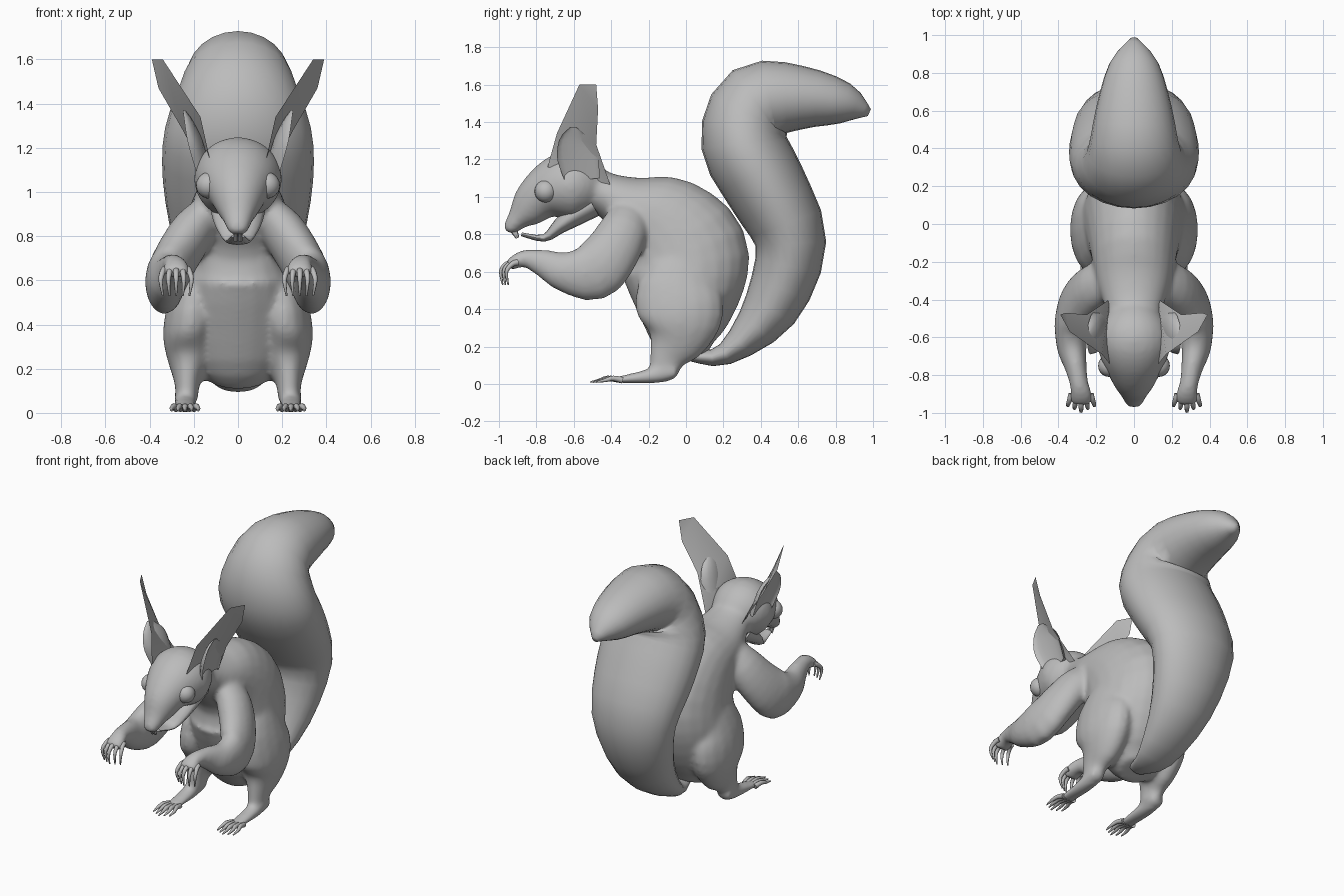
import bpy, bmesh, math
from mathutils import Vector

cube = bpy.data.objects.get("Cube")
if cube:
    bpy.data.objects.remove(cube)

grey = bpy.data.materials.new("fur_grey")
grey.use_nodes = True
shade = (0.5, 0.5, 0.5, 1)
grey.diffuse_color = shade
grey.node_tree.nodes["Principled BSDF"].inputs["Base Color"].default_value = shade

SIDES = (1, -1)


def spline(stations, steps):
    """Sample a smooth curve through stations of position, thickness and width."""
    padded = [stations[0]] + stations + [stations[-1]]
    samples = []
    for before, start, end, after in zip(padded, padded[1:], padded[2:], padded[3:]):
        leave, arrive = (end - before) / 2, (after - start) / 2
        for step in range(steps):
            t = step / steps
            ease = t * t * (3 - 2 * t)
            samples.append(start * (1 - ease) + end * ease
                           + leave * (t * (1 - t) ** 2) - arrive * (t * t * (1 - t)))
    return samples + [stations[-1]]


def tube(bm, y, z, thick, wide, x=0, sides=16, steps=3, cup=1, mirror=False):
    """Oval tube along a curve; thick is its half depth and wide its half width."""
    count = len(y)
    columns = [c if isinstance(c, list) else [c] * count for c in (x, y, z, thick, wide)]
    samples = spline([Vector(s) for s in zip(*columns)], steps)
    spine = [Vector(s[:3]) for s in samples]
    for sign in SIDES if mirror else SIDES[:1]:
        loops = []
        for i, sample in enumerate(samples):
            ahead = spine[min(i + 1, len(spine) - 1)]
            along = (ahead - spine[max(i - 1, 0)]).normalized()
            depth = along.cross(Vector((1, 0, 0))).normalized()
            across = depth.cross(along)
            loop = []
            for k in range(sides):
                angle = math.tau * k / sides
                reach = sample[4] * math.sin(angle)
                if reach > 0:
                    reach *= cup
                point = spine[i] + depth * sample[3] * math.cos(angle) + across * reach
                point.x *= sign
                loop.append(bm.verts.new(point))
            loops.append(loop)
        for low, high in zip(loops, loops[1:]):
            for k in range(sides):
                n = (k + 1) % sides
                bm.faces.new((low[k], low[n], high[n], high[k]))
        bm.faces.new(loops[0])
        bm.faces.new(loops[-1])


def finish(bm, name, angle=60):
    """Turn the bmesh into a smooth shaded object."""
    bmesh.ops.recalc_face_normals(bm, faces=bm.faces)
    mesh = bpy.data.meshes.new(name)
    bm.to_mesh(mesh)
    bm.free()
    mesh.materials.append(grey)
    obj = bpy.data.objects.new(name, mesh)
    bpy.context.collection.objects.link(obj)
    bpy.ops.object.select_all(action="DESELECT")
    obj.select_set(True)
    bpy.context.view_layer.objects.active = obj
    bpy.ops.object.shade_smooth_by_angle(angle=math.radians(angle))
    return obj


# Body: torso, head, thighs, arms and feet blended into one skin
body = bmesh.new()
tube(body, sides=24,
     y=[.03, 0, 0, -.02, -.14, -.3, -.42, -.53],
     z=[.14, .25, .5, .7, .86, .95, 1.01, 1.06],
     thick=[.1, .19, .31, .35, .28, .17, .12, .11],
     wide=[.12, .22, .28, .26, .23, .2, .16, .13])
tube(body, sides=24,
     y=[-.43, -.52, -.61, -.7, -.78, -.85, -.9, -.94, -.95],
     z=[1.03, 1.05, 1.06, 1.04, 1, .93, .88, .83, .81],
     thick=[.09, .16, .19, .17, .13, .1, .06, .04, .02],
     wide=[.1, .17, .2, .18, .14, .1, .07, .05, .03])
tube(body, mirror=True,
     x=[.17, .2, .22, .22, .23, .23],
     y=[0, -.04, -.03, -.05, -.1, -.12],
     z=[.75, .52, .36, .24, .14, .06],
     thick=[.1, .22, .23, .17, .1, .08],
     wide=[.06, .11, .12, .1, .06, .05])
tube(body, mirror=True,
     x=[.12, .2, .28, .33, .33, .31, .29, .28, .28],
     y=[-.3, -.33, -.4, -.5, -.65, -.75, -.85, -.9, -.95],
     z=[.93, .83, .7, .6, .6, .64, .67, .66, .63],
     thick=[.1, .13, .15, .16, .11, .08, .05, .04, .03],
     wide=[.07, .1, .1, .09, .08, .06, .05, .06, .06])
tube(body, mirror=True, x=.24,
     y=[-.05, -.11, -.2, -.38],
     z=[.06, .06, .04, .02],
     thick=[.03, .05, .04, .015],
     wide=.05)
skin = finish(body, "body")
remesh = skin.modifiers.new("blend", "REMESH")
remesh.mode = "VOXEL"
remesh.voxel_size = 0.014
remesh.use_smooth_shade = True
soften = skin.modifiers.new("soften", "SMOOTH")
soften.iterations = 14

# Tail: thick brush rising behind and curling back
tail = bmesh.new()
tube(tail, sides=24,
     y=[.03, .21, .45, .56, .43, .31, .38, .62, .85, .98],
     z=[.15, .16, .4, .75, 1.05, 1.29, 1.5, 1.53, 1.5, 1.45],
     thick=[.03, .06, .15, .19, .22, .23, .22, .17, .11, .02],
     wide=[.06, .13, .21, .29, .34, .33, .25, .2, .13, .02])
finish(tail, "tail")

# Lower jaw and upper front teeth
jaw = bmesh.new()
tube(jaw, y=[-.5, -.6, -.68, -.76, -.88],
     z=[.96, .9, .84, .78, .8],
     thick=[.07, .06, .04, .02, .01],
     wide=[.13, .12, .1, .06, .03])
finish(jaw, "lower_jaw")
teeth = bmesh.new()
tube(teeth, mirror=True, sides=8, x=.01, y=[-.92, -.9], z=[.82, .78],
     thick=[.02, .01], wide=.01)
finish(teeth, "front_teeth", 30)

# Eyes sitting almost flush with the cheeks
eyes = bmesh.new()
for side in SIDES:
    ball = bmesh.ops.create_uvsphere(eyes, u_segments=20, v_segments=12, radius=.06)
    bmesh.ops.translate(eyes, verts=ball["verts"], vec=(side * .13, -.75, 1.03))
finish(eyes, "eyes")

# Cupped ears
ears = bmesh.new()
tube(ears, mirror=True, cup=-.4,
     x=[.18, .22, .24, .25],
     y=[-.55, -.58, -.6, -.6],
     z=[1.08, 1.22, 1.31, 1.37],
     thick=[.09, .11, .08, .02],
     wide=[.06, .06, .04, .01])
finish(ears, "ears")

# Flat ear tufts
tufts = bmesh.new()
outline = [(.13, -.74, 1.16), (.17, -.69, 1.34), (.34, -.57, 1.6), (.39, -.48, 1.6),
           (.36, -.47, 1.47), (.25, -.48, 1.28), (.13, -.4, 1.05)]
for side in SIDES:
    tufts.faces.new([tufts.verts.new((side * x, y, z)) for x, y, z in outline])
bmesh.ops.triangulate(tufts, faces=tufts.faces)
finish(tufts, "ear_tufts")

# Clawed fingers and toes, fanned out with the middle ones longest
fingers, toes = bmesh.new(), bmesh.new()
for digit in range(5):
    fan = digit / 2 - 1
    lag = .03 * abs(fan)
    taper = [.017, .014, .01, .004]
    tube(fingers, mirror=True, sides=8,
         x=[.28 + fan * spread for spread in (.05, .06, .07, .06)],
         y=[-.9, lag - .96, lag - .99, lag - .98],
         z=[.65, .64, .6, .53], thick=taper, wide=taper)
    tube(toes, mirror=True, sides=8,
         x=[.24 + fan * spread for spread in (.04, .05, .06, .06)],
         y=[-.34, lag - .42, lag - .46, lag - .51],
         z=[.02, .03, .02, .01], thick=taper, wide=taper)
finish(fingers, "fingers")
finish(toes, "toes")
